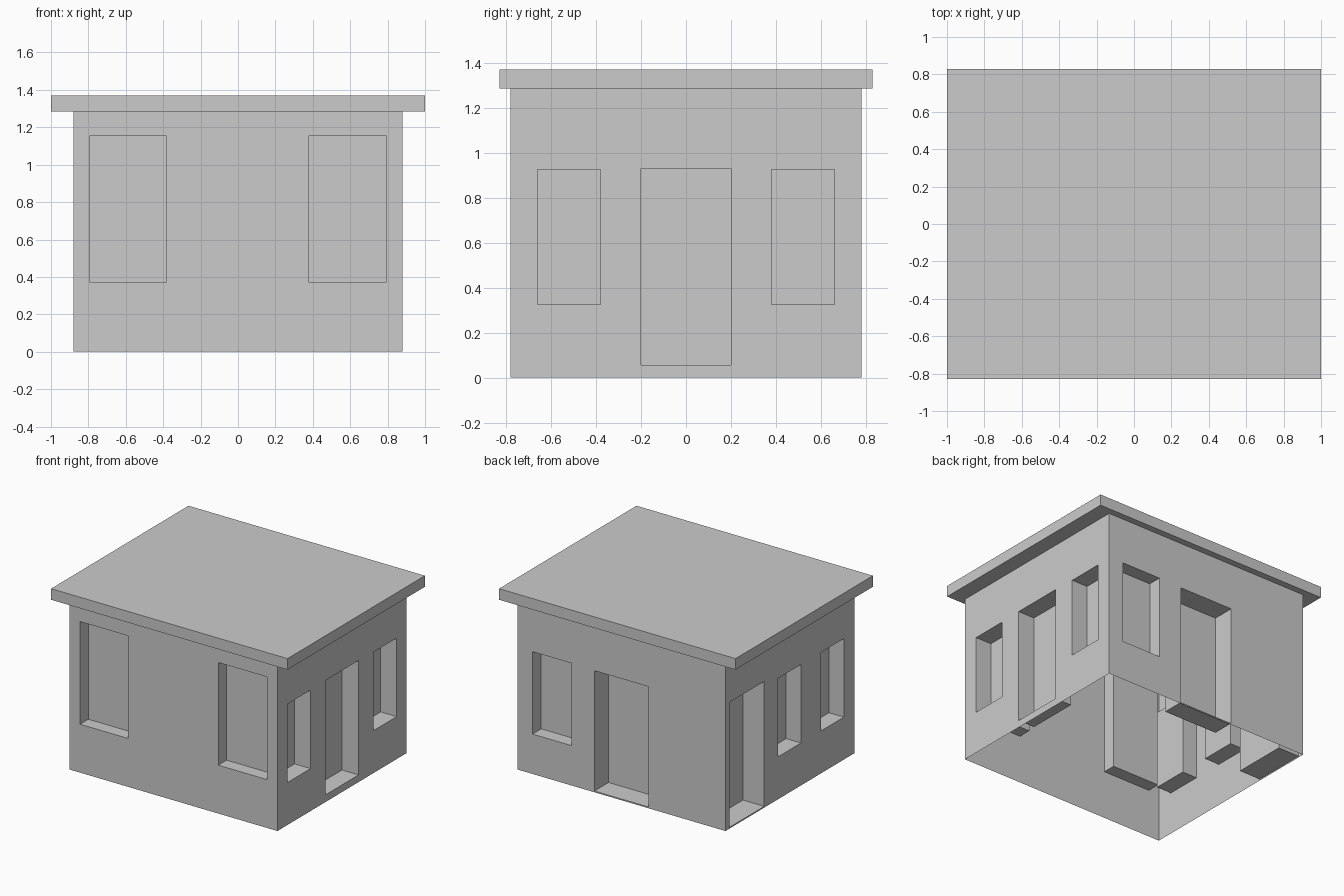
import bpy, bmesh
from mathutils import Vector

if "Cube" in bpy.data.objects:
    bpy.data.objects.remove(bpy.data.objects["Cube"])

HX, HY, WALL_TOP, ROOF_TOP = 0.88, 0.78, 1.285, 1.37

# Openings: outward normal, range along the wall, height range, recess depth
FRONT, BACK, RIGHT, LEFT = (Vector(n) for n in ((0, -1, 0), (0, 1, 0), (1, 0, 0), (-1, 0, 0)))
OPENINGS = [
    (FRONT, -0.79, -0.385, 0.37, 1.155, 0.10),
    (FRONT, 0.38, 0.79, 0.37, 1.155, 0.10),
    (RIGHT, -0.66, -0.38, 0.325, 0.925, 0.135),
    (RIGHT, 0.38, 0.66, 0.325, 0.925, 0.135),
    (RIGHT, -0.20, 0.20, 0.055, 0.93, 0.14),
    (BACK, 0.423, 0.753, 0.305, 0.935, 0.105),
    (BACK, -0.228, 0.228, 0.01, 0.93, 0.17),
    (LEFT, 0.312, 0.732, 0.01, 0.965, 0.18),
    (LEFT, -0.132, 0.144, 0.325, 0.925, 0.125),
    (LEFT, -0.65, -0.372, 0.325, 0.925, 0.125),
]


def box_mesh(hx, hy, z0, z1):
    bm = bmesh.new()
    bmesh.ops.create_cube(bm, size=2)
    for v in bm.verts:
        v.co = (v.co.x * hx, v.co.y * hy, z1 if v.co.z > 0 else z0)
    bm.normal_update()
    return bm


def finish(bm, name):
    mesh = bpy.data.meshes.new(name)
    bm.to_mesh(mesh)
    bm.free()
    bpy.context.collection.objects.link(bpy.data.objects.new(name, mesh))


def cut(bm, axis, value):
    co, no = Vector(), Vector()
    co[axis], no[axis] = value, 1
    bmesh.ops.bisect_plane(bm, geom=bm.verts[:] + bm.edges[:] + bm.faces[:],
                           dist=1e-5, plane_co=co, plane_no=no)


# Walls: open shell without floor or ceiling
bm = box_mesh(HX, HY, 0, WALL_TOP)
bmesh.ops.delete(bm, geom=[f for f in bm.faces if abs(f.normal.z) > 0.5], context='FACES')

# Edge loops along every opening border
cuts = set()
for n, a, b, z0, z1, d in OPENINGS:
    axis = 0 if n.y else 1
    cuts |= {(axis, a), (axis, b), (2, z0), (2, z1)}
for axis, value in sorted(cuts):
    cut(bm, axis, value)
bm.normal_update()

# Recessed windows and doors pushed inward
for n, a, b, z0, z1, depth in OPENINGS:
    axis = 0 if n.y else 1
    wall = HY if n.y else HX
    faces = []
    for f in bm.faces:
        c = f.calc_center_median()
        if abs(c.dot(n) - wall) < 1e-4 and a < c[axis] < b and z0 < c.z < z1:
            faces.append(f)
    new = bmesh.ops.extrude_face_region(bm, geom=faces)['geom']
    moved = [g for g in new if isinstance(g, bmesh.types.BMVert)]
    bmesh.ops.translate(bm, verts=moved, vec=-n * depth)
    old = [f for f in faces if f.is_valid]
    if old:
        bmesh.ops.delete(bm, geom=old, context='FACES')
finish(bm, "walls")

# Flat overhanging roof slab
finish(box_mesh(1.0, 0.83, WALL_TOP, ROOF_TOP), "roof")
